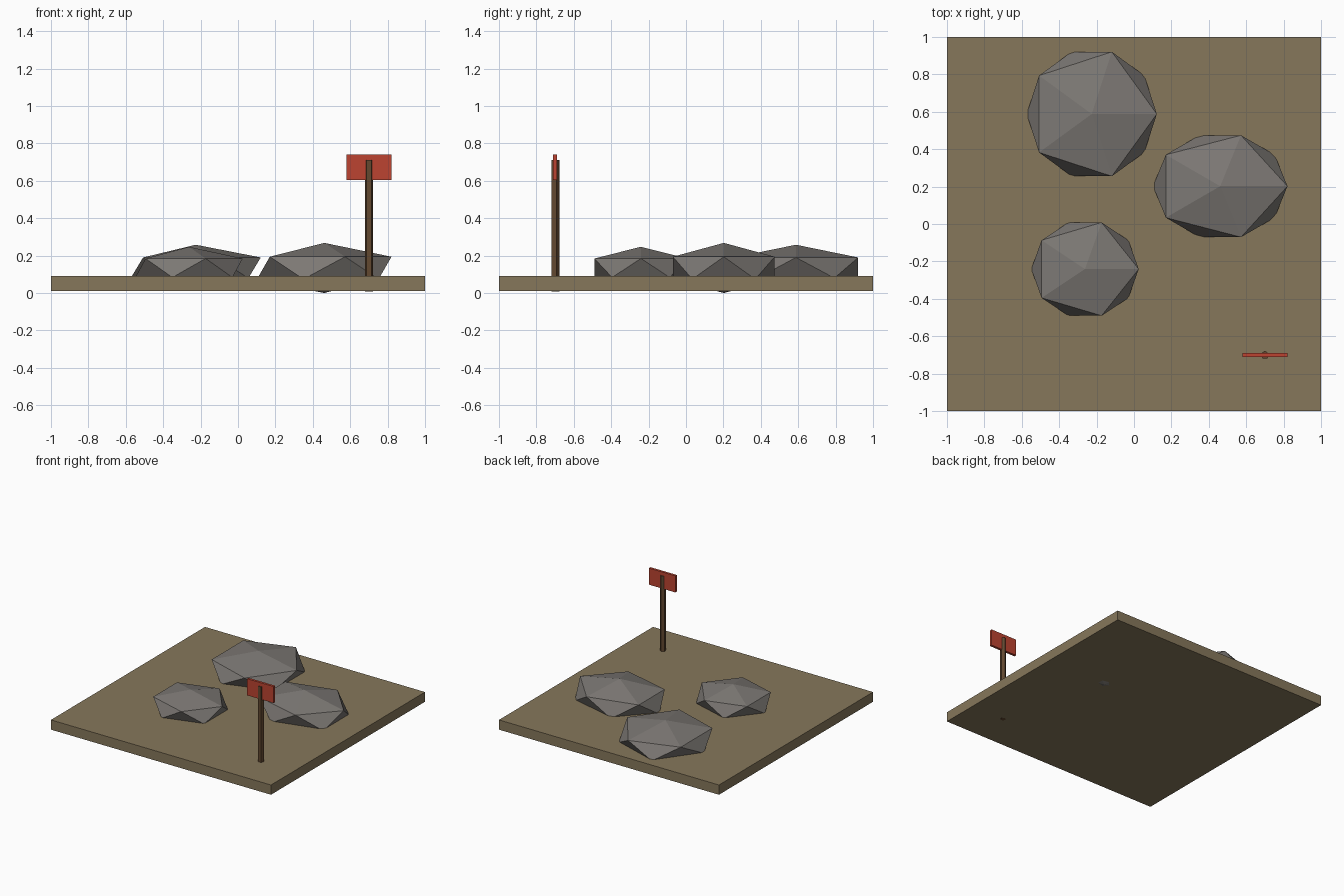
import bpy
import math

if "Cube" in bpy.data.objects:
    bpy.data.objects.remove(bpy.data.objects["Cube"])


def material(name, rgb):
    """Flat colour from 0-255 sRGB values, stored as linear."""
    mat = bpy.data.materials.new(name)
    lin = [((c / 255 + 0.055) / 1.055) ** 2.4 for c in rgb]
    mat.diffuse_color = (*lin, 1.0)
    mat.use_nodes = True
    mat.node_tree.nodes["Principled BSDF"].inputs["Base Color"].default_value = mat.diffuse_color
    return mat


def finish(name, mat):
    obj = bpy.context.object
    obj.name = name
    obj.data.materials.append(mat)
    return obj


def box(name, centre, size, mat):
    bpy.ops.mesh.primitive_cube_add(size=1, location=centre)
    obj = finish(name, mat)
    obj.scale = size


def rock(name, centre, radii, mat):
    bpy.ops.mesh.primitive_ico_sphere_add(subdivisions=1, radius=1, location=centre)
    obj = finish(name, mat)
    obj.scale = radii


earth = material("dry earth", (134, 119, 91))
stone = material("grey stone", (124, 120, 116))
wood = material("dark wood", (98, 72, 48))
red = material("sign red", (188, 68, 49))

# Ground slab
box("ground_slab", (0, 0, 0.05), (2, 2, 0.08), earth)

# Low faceted boulders sunk into the slab
rock("boulder_back", (-0.226, 0.588, 0.135), (0.389, 0.391, 0.123), stone)
rock("boulder_right", (0.461, 0.202, 0.134), (0.402, 0.32, 0.134), stone)
rock("boulder_left", (-0.262, -0.241, 0.134), (0.321, 0.293, 0.113), stone)

# Five-sided sign post
bpy.ops.mesh.primitive_cylinder_add(vertices=5, radius=0.0225, depth=0.701,
                                    location=(0.7, -0.7, 0.3595))
finish("sign_post", wood)

# Sign board, thinner than the post
box("sign_board", (0.7, -0.7, 0.672), (0.24, 0.02, 0.136), red)
